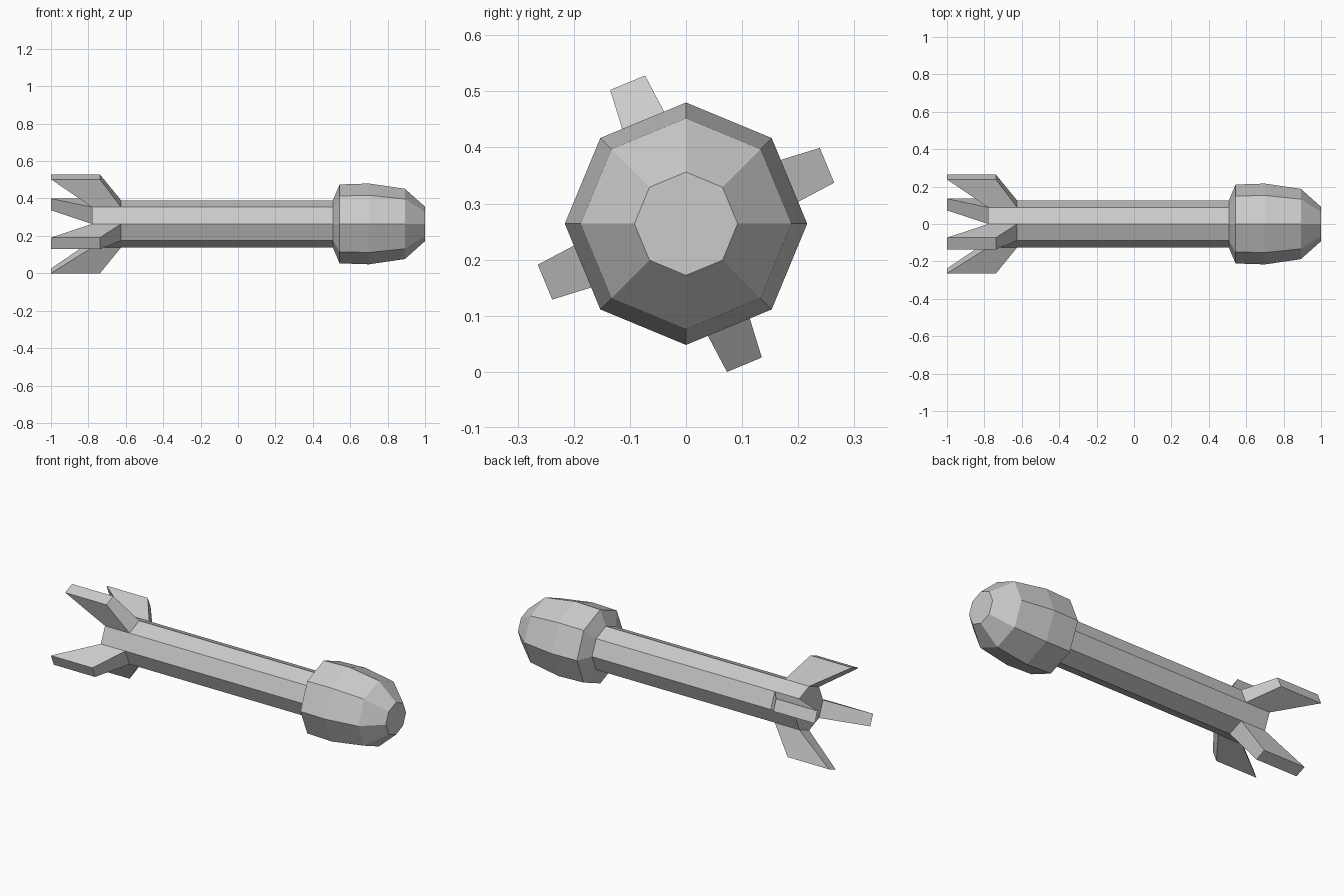
import bpy, bmesh
from math import cos, sin, tau
from mathutils import Vector

if "Cube" in bpy.data.objects:
    bpy.data.objects.remove(bpy.data.objects["Cube"])

SIDES = 8
AXIS_Z = 0.264


def lathe(bm, profile, cap_start=False, cap_end=False):
    """Octagonal rings along x; returns the side faces of each segment."""
    rings = [[bm.verts.new((x, r * cos(tau * k / SIDES), AXIS_Z + r * sin(tau * k / SIDES)))
              for k in range(SIDES)] for x, r in profile]
    segments = []
    for a, b in zip(rings, rings[1:]):
        segments.append([bm.faces.new((a[k], a[(k + 1) % SIDES], b[(k + 1) % SIDES], b[k]))
                         for k in range(SIDES)])
    if cap_start:
        bm.faces.new(rings[0])
    if cap_end:
        bm.faces.new(rings[-1])
    return segments


def finish(bm, name):
    bmesh.ops.recalc_face_normals(bm, faces=bm.faces)
    mesh = bpy.data.meshes.new(name)
    bm.to_mesh(mesh)
    bm.free()
    obj = bpy.data.objects.new(name, mesh)
    bpy.context.collection.objects.link(obj)
    return obj


def add_fin(bm, face, angle):
    """Extrude one side face of the tail into a swept, tapered fin."""
    new = bmesh.ops.extrude_discrete_faces(bm, faces=[face])["faces"][0]
    n = Vector((0, cos(angle), sin(angle)))
    t = Vector((0, -sin(angle), cos(angle)))
    mid_x = new.calc_center_median().x
    for v in new.verts:
        side = 1 if (v.co - Vector((0, 0, AXIS_Z))).dot(t) > 0 else -1
        x = -1.0 if v.co.x < mid_x else -0.738
        v.co = Vector((x, 0, AXIS_Z)) + n * 0.272 + t * side * 0.0336


# Shaft with four tail fins on every other face
bm = bmesh.new()
tail, _ = lathe(bm, [(-0.78, 0.126), (-0.625, 0.126), (0.507, 0.126)], cap_start=True)
bmesh.ops.recalc_face_normals(bm, faces=bm.faces)
for k in range(0, SIDES, 2):
    add_fin(bm, tail[k], tau * (k + 0.5) / SIDES)
finish(bm, "shaft_and_tail_fins")

# Bulbous nose
bm = bmesh.new()
lathe(bm, [(0.507, 0.126), (0.543, 0.211), (0.70, 0.216), (0.892, 0.188), (1.0, 0.092)], cap_end=True)
finish(bm, "nose")
